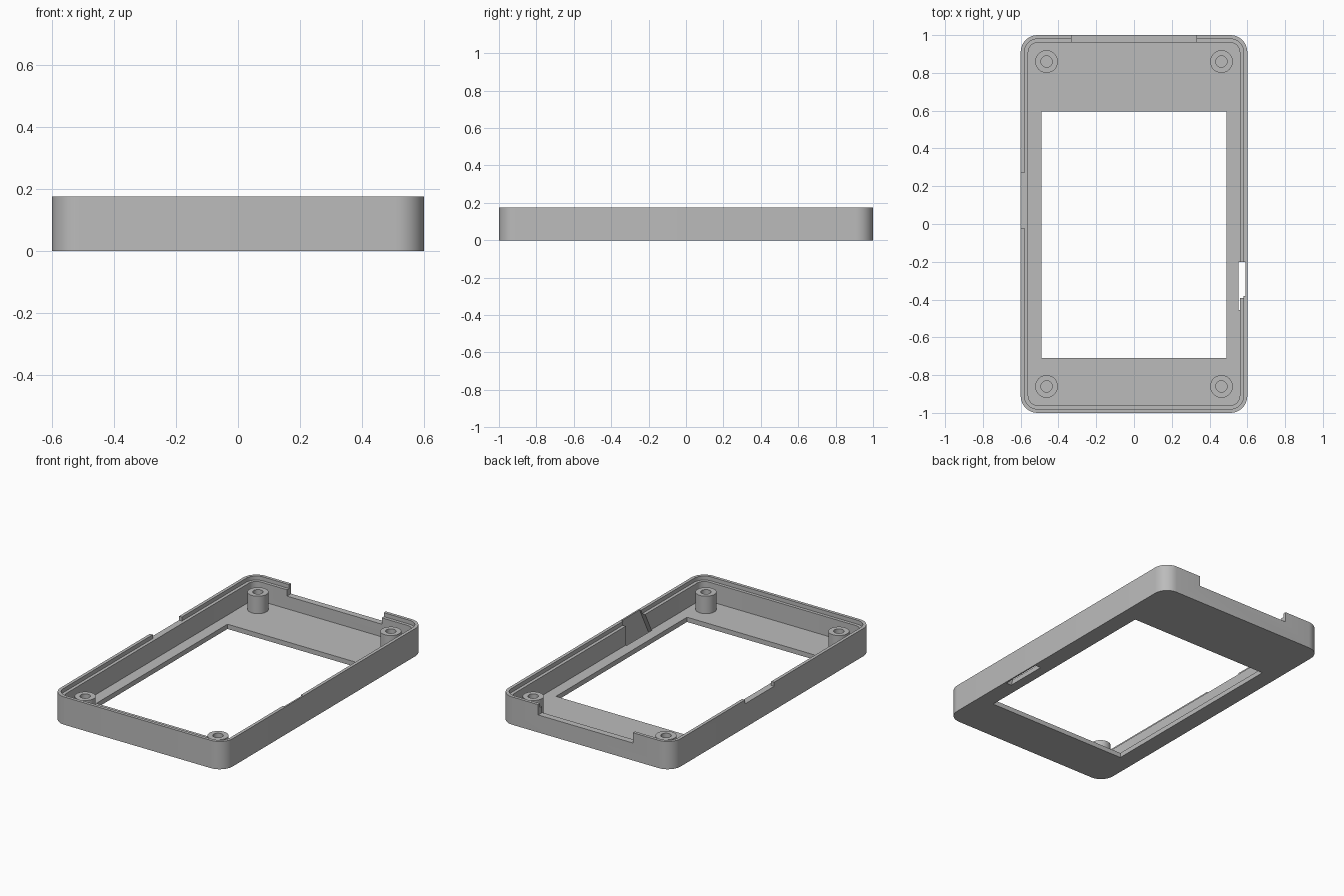
import bpy, bmesh, math

cube = bpy.data.objects.get("Cube")
if cube:
    bpy.data.objects.remove(cube, do_unlink=True)

HALF_X, HALF_Y, HEIGHT = 0.6, 1.0, 0.175
RADIUS, FLOOR, LIP_Z = 0.09, 0.03, 0.15

grey = bpy.data.materials.new("grey_plastic")
grey.use_nodes = True
colour = (0.5, 0.5, 0.5, 1)
grey.diffuse_color = colour
grey.node_tree.nodes["Principled BSDF"].inputs["Base Color"].default_value = colour


def finish(name, bm):
    """Turn a bmesh into a linked grey object."""
    bmesh.ops.recalc_face_normals(bm, faces=bm.faces)
    mesh = bpy.data.meshes.new(name)
    bm.to_mesh(mesh)
    bm.free()
    mesh.materials.append(grey)
    obj = bpy.data.objects.new(name, mesh)
    bpy.context.collection.objects.link(obj)
    return obj


def rounded_rect(inset, steps=10):
    """Outline of the case moved inwards by inset."""
    r = RADIUS - inset
    points = []
    for quarter, (sx, sy) in enumerate([(1, 1), (-1, 1), (-1, -1), (1, -1)]):
        for i in range(steps + 1):
            a = math.pi / 2 * (quarter + i / steps)
            points.append((sx * (HALF_X - RADIUS) + r * math.cos(a),
                           sy * (HALF_Y - RADIUS) + r * math.sin(a)))
    return points


def circle(radius, steps=40):
    return [(radius * math.cos(2 * math.pi * i / steps),
             radius * math.sin(2 * math.pi * i / steps)) for i in range(steps)]


def stacked(name, levels):
    """Bridge a run of (outline, z) rings and cap both ends."""
    bm = bmesh.new()
    rings = [[bm.verts.new((x, y, z)) for x, y in outline] for outline, z in levels]
    for low, high in zip(rings, rings[1:]):
        for i in range(len(low)):
            j = (i + 1) % len(low)
            bm.faces.new((low[i], low[j], high[j], high[i]))
    bm.faces.new(rings[0])
    bm.faces.new(rings[-1])
    return finish(name, bm)


def prism(name, outline, x0, x1):
    """Extrude a y-z outline from x0 to x1."""
    bm = bmesh.new()
    base = bm.faces.new([bm.verts.new((x0, y, z)) for y, z in outline])
    moved = bmesh.ops.extrude_face_region(bm, geom=[base])["geom"]
    bmesh.ops.translate(bm, vec=(x1 - x0, 0, 0),
                        verts=[v for v in moved if isinstance(v, bmesh.types.BMVert)])
    return finish(name, bm)


def box(name, x0, x1, y0, y1, z0, z1):
    return prism(name, [(y0, z0), (y1, z0), (y1, z1), (y0, z1)], x0, x1)


def smooth(obj):
    bpy.ops.object.select_all(action="DESELECT")
    obj.select_set(True)
    bpy.context.view_layer.objects.active = obj
    bpy.ops.object.shade_smooth_by_angle(angle=math.radians(30))


# Tray with a stepped rim
outer, step, inner = rounded_rect(0), rounded_rect(0.02), rounded_rect(0.04)
case = stacked("case_shell", [(outer, 0), (outer, HEIGHT), (step, HEIGHT),
                              (step, LIP_Z), (inner, LIP_Z), (inner, FLOOR)])

# Window, back notch, left-hand rim notch and slanted side pocket
cutters = [
    box("window_cutter", -0.49, 0.49, -0.71, 0.595, -0.1, 0.1),
    box("back_notch_cutter", -0.33, 0.33, 0.93, 1.1, 0.11, 0.3),
    box("rim_notch_cutter", -0.7, -0.57, -0.02, 0.27, LIP_Z, 0.3),
    prism("pocket_cutter", [(-0.2, -0.1), (-0.2, 0.3), (-0.316, 0.3), (-0.521, -0.1)],
          0.553, 0.59),
]
bpy.context.view_layer.objects.active = case
for cutter in cutters:
    cutter.hide_render = True
    mod = case.modifiers.new(cutter.name, "BOOLEAN")
    mod.operation, mod.solver, mod.object = "DIFFERENCE", "EXACT", cutter
    bpy.ops.object.modifier_apply(modifier=mod.name)
    bpy.data.objects.remove(cutter, do_unlink=True)
smooth(case)

# Screw bosses with blind holes
wide, hole = circle(0.06), circle(0.03)
for side, sx in (("left", 1), ("right", -1)):
    for end, sy in (("front", -1), ("back", 1)):
        boss = stacked(f"screw_boss_{end}_{side}",
                       [(wide, FLOOR - 0.005), (wide, 0.14), (hole, 0.14), (hole, FLOOR + 0.005)])
        boss.location = (sx * 0.463, sy * 0.86, 0)
        smooth(boss)
